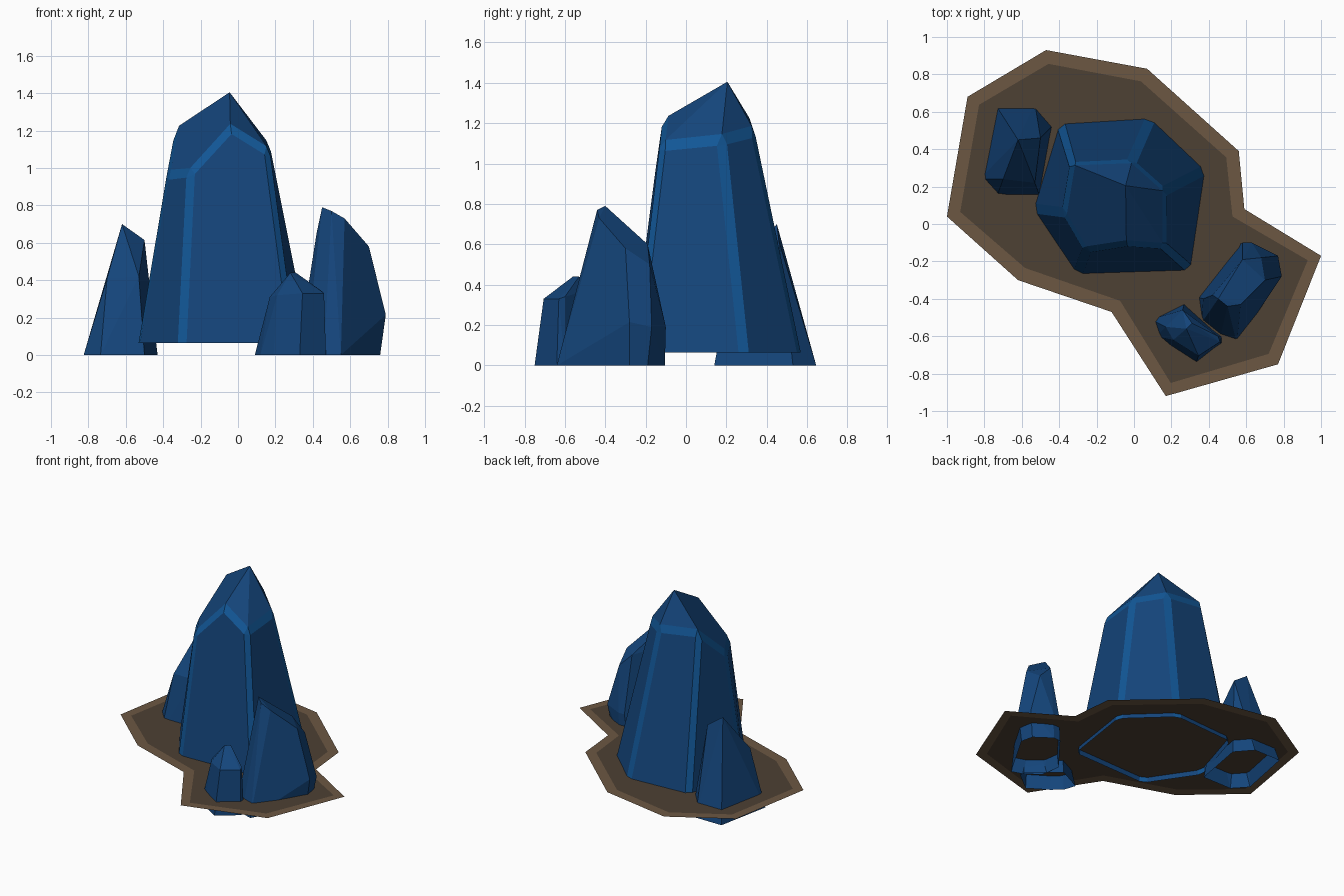
import bpy, bmesh
from mathutils import Vector

if "Cube" in bpy.data.objects:
    bpy.data.objects.remove(bpy.data.objects["Cube"])


def material(name, rgb):
    m = bpy.data.materials.new(name)
    m.diffuse_color = (*rgb, 1)
    m.use_nodes = True
    m.node_tree.nodes["Principled BSDF"].inputs["Base Color"].default_value = m.diffuse_color
    return m


BLUE = material("crystal_blue", (0.007, 0.06, 0.20))
EDGE = material("crystal_edge_blue", (0.006, 0.095, 0.31))
SOIL = [material("soil_rim", (0.26, 0.16, 0.085)),
        material("soil_middle", (0.15, 0.095, 0.055)),
        material("soil_shadow", (0.075, 0.052, 0.033))]


def finish(name, bm, mats):
    mesh = bpy.data.meshes.new(name)
    bm.to_mesh(mesh)
    bm.free()
    for m in mats:
        mesh.materials.append(m)
    obj = bpy.data.objects.new(name, mesh)
    bpy.context.collection.objects.link(obj)
    return obj


# Flat ground patch, darkening towards the crystals
bm = bmesh.new()
outline = [(-1, .04), (-.62, -.30), (-.12, -.47), (.17, -.92), (.77, -.75), (1, -.17),
           (.59, .08), (.56, .39), (.07, .83), (-.47, .93), (-.89, .68)]
face = bm.faces.new([bm.verts.new((x, y, .10)) for x, y in outline])
for level in (1, 2):
    rim = bmesh.ops.inset_region(bm, faces=[face], thickness=.075, use_boundary=True)["faces"]
    for f in rim:
        f.material_index = level - 1
    face.material_index = level
finish("ground_patch", bm, SOIL)

# Main crystal: tapered hexagon with a slanted cap and chamfered ridges
bm = bmesh.new()
base_xy = [(-.305, -.27), (.305, -.25), (.385, .29), (.09, .57), (-.40, .54), (-.54, .08)]
shoulder = [(-.26, -.15, .98), (.17, -.13, 1.09), (.17, .18, 1.12), (-.01, .34, 1.16),
            (-.34, .325, 1.205), (-.38, .06, .965)]
low = [bm.verts.new((x, y, .065)) for x, y in base_xy]
top = [bm.verts.new(p) for p in shoulder]
peak = bm.verts.new((-.04, -.115, 1.22))
apex = bm.verts.new((-.045, .205, 1.405))
bm.faces.new((low[0], low[1], top[1], peak, top[0]))
for i in range(1, 6):
    j = (i + 1) % 6
    bm.faces.new((low[i], low[j], top[j], top[i]))
for a, b in ((peak, top[1]), (top[1], top[2]), (top[2], top[3]), (top[3], top[4])):
    bm.faces.new((a, b, apex))
bm.faces.new((apex, top[4], top[5], top[0], peak))
ridges = [e for e in bm.edges if len(e.link_faces) == 2 and apex not in e.verts]
bmesh.ops.bevel(bm, geom=ridges, offset=.06, offset_type='WIDTH', segments=1,
                profile=.5, affect='EDGES', material=1, clamp_overlap=True)
finish("main_crystal", bm, [BLUE, EDGE])


# Small crystals: faceted hulls, open underneath
def small_crystal(name, base, upper):
    bm = bmesh.new()
    pts = [(x, y, 0) for x, y in base] + upper
    verts = [bm.verts.new(p) for p in pts]
    bmesh.ops.convex_hull(bm, input=verts)
    bmesh.ops.delete(bm, geom=[v for v in bm.verts if not v.link_faces], context='VERTS')
    bmesh.ops.dissolve_limit(bm, angle_limit=.12, verts=bm.verts[:], edges=bm.edges[:])
    bmesh.ops.recalc_face_normals(bm, faces=bm.faces[:])
    under = [f for f in bm.faces if all(abs(v.co.z) < 1e-4 for v in f.verts)]
    bmesh.ops.delete(bm, geom=under, context='FACES')
    finish(name, bm, [BLUE])


small_crystal("left_crystal",
              [(-.825, .24), (-.745, .645), (-.53, .645), (-.43, .53), (-.50, .14), (-.735, .14)],
              [(-.70, .24, .41), (-.53, .22, .42), (-.47, .45, .44), (-.50, .46, .615),
               (-.62, .45, .70)])
small_crystal("right_tall_crystal",
              [(.76, -.28), (.74, -.19), (.62, -.105), (.56, -.11), (.42, -.28), (.34, -.39),
               (.36, -.53), (.46, -.61), (.55, -.64)],
              [(.79, -.28, .215), (.77, -.17, .19), (.63, -.10, .19), (.58, -.10, .19),
               (.70, -.30, .58), (.58, -.19, .60), (.68, -.18, .50), (.57, -.43, .73),
               (.50, -.44, .77), (.45, -.40, .79), (.42, -.38, .65), (.37, -.40, .33)])
small_crystal("right_short_crystal",
              [(.09, -.51), (.12, -.60), (.19, -.66), (.33, -.75), (.47, -.64), (.47, -.60),
               (.27, -.42)],
              [(.17, -.55, .31), (.21, -.62, .32), (.345, -.705, .33), (.46, -.63, .33),
               (.45, -.60, .34), (.28, -.56, .44), (.31, -.53, .44), (.26, -.46, .38)])
